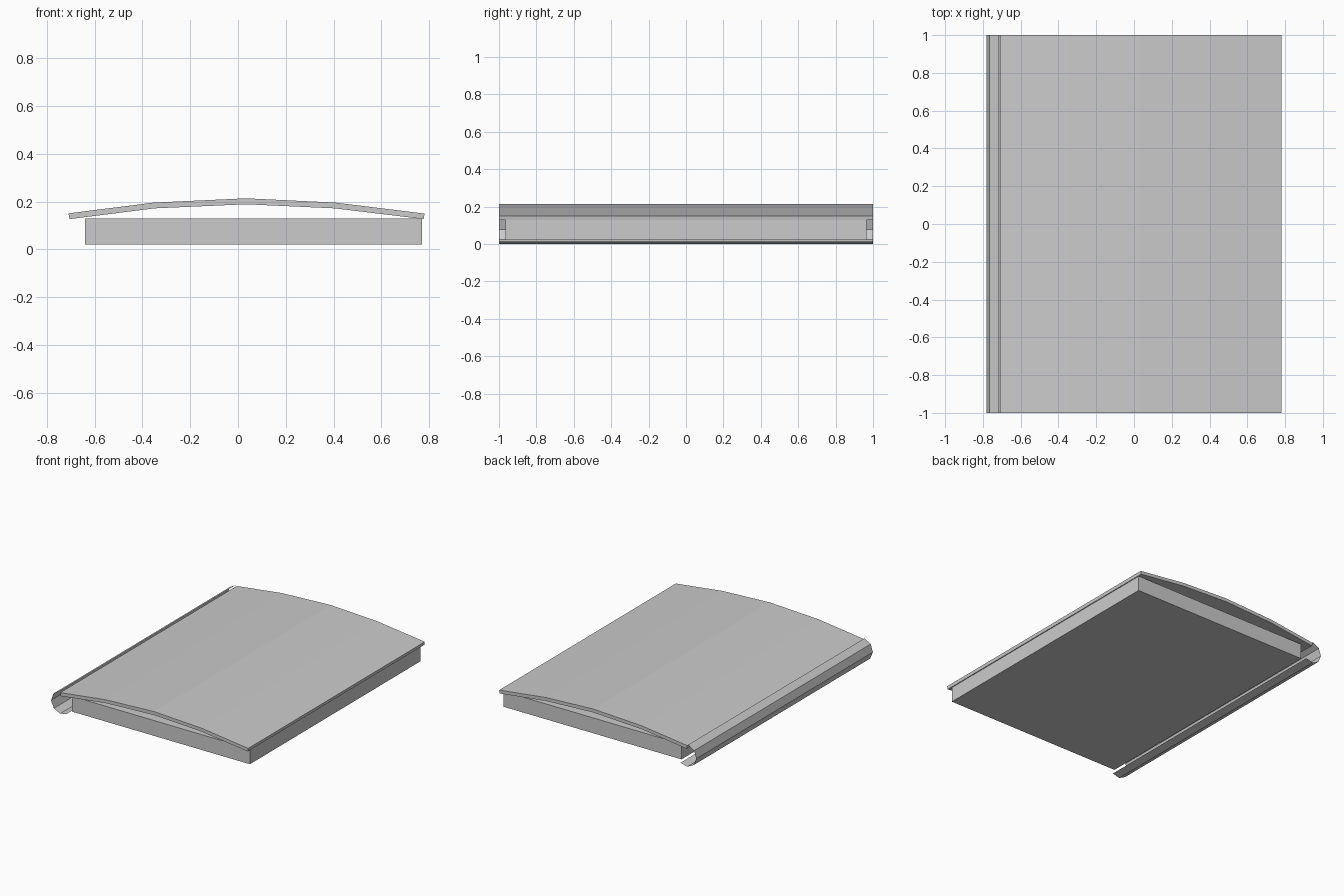
import bpy, math

cube = bpy.data.objects.get("Cube")
if cube:
    bpy.data.objects.remove(cube, do_unlink=True)

GREY = (0.6, 0.6, 0.6, 1.0)
mat = bpy.data.materials.new("plain grey")
mat.use_nodes = True
mat.diffuse_color = GREY
mat.node_tree.nodes["Principled BSDF"].inputs["Base Color"].default_value = GREY


def extrude_profile(name, profile, half_length, closed=True):
    """Sweep an (x, z) profile along y; closed profiles get end caps."""
    n = len(profile)
    verts = [(x, y, z) for y in (-half_length, half_length) for x, z in profile]
    faces = [(i, (i + 1) % n, (i + 1) % n + n, i + n)
             for i in range(n if closed else n - 1)]
    if closed:
        faces += [tuple(reversed(range(n))), tuple(range(n, 2 * n))]
    mesh = bpy.data.meshes.new(name)
    mesh.from_pydata(verts, [], faces)
    mesh.materials.append(mat)
    obj = bpy.data.objects.new(name, mesh)
    bpy.context.collection.objects.link(obj)
    return obj


# Flat slab under the roof
extrude_profile("base_slab",
                [(-0.64, 0.02), (0.77, 0.02), (0.77, 0.13), (-0.64, 0.13)], 0.965)

# Shallow arched roof sheet of four straight facets
underside = [(-0.705, 0.127), (-0.35, 0.172), (0.035, 0.189),
             (0.405, 0.172), (0.777, 0.127)]
topside = [(0.781, 0.15), (0.408, 0.196), (0.035, 0.214),
           (-0.353, 0.196), (-0.71, 0.151)]
extrude_profile("arched_roof", underside + topside, 1.0)

# Thin open gutter along the right eave, open towards the slab
radius, centre_x, centre_z = 0.08, -0.702, 0.079
arc = [(centre_x + radius * math.cos(math.radians(a)),
        centre_z + radius * math.sin(math.radians(a)))
       for a in range(305, 99, -41)]
extrude_profile("gutter", arc[::-1], 1.0, closed=False)
